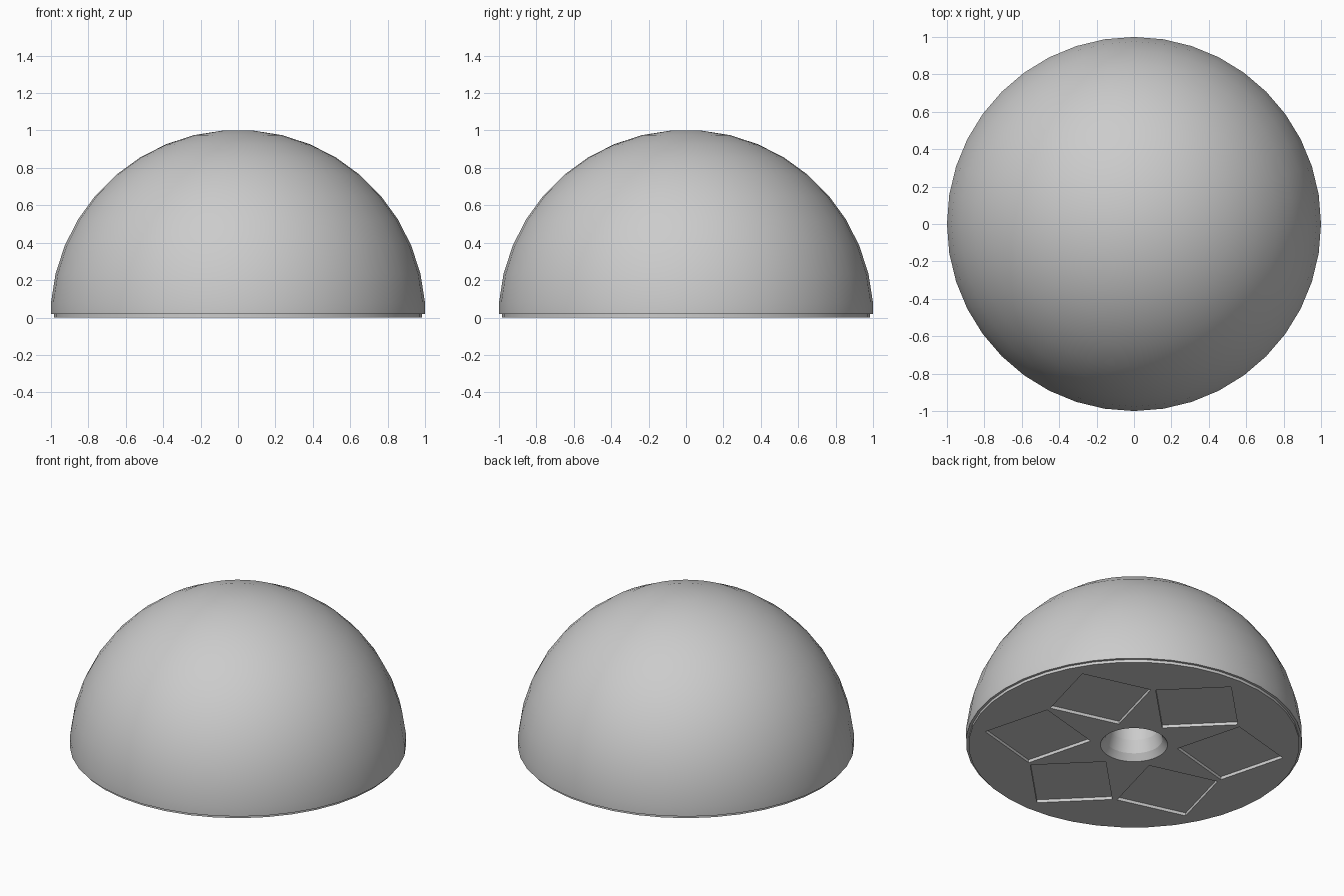
import bpy
import bmesh
from math import sin, cos, pi, radians
from mathutils import Matrix

if "Cube" in bpy.data.objects:
    bpy.data.objects.remove(bpy.data.objects["Cube"], do_unlink=True)

SEGMENTS = 40
STEP = 2 * pi / SEGMENTS
RADIUS = 1 / cos(STEP / 2)

grey = bpy.data.materials.new("light grey")
grey.use_nodes = True
colour = (0.6, 0.6, 0.6, 1)
grey.diffuse_color = colour
grey.node_tree.nodes["Principled BSDF"].inputs["Base Color"].default_value = colour


def make_object(name, bm):
    bmesh.ops.recalc_face_normals(bm, faces=bm.faces)
    mesh = bpy.data.meshes.new(name)
    bm.to_mesh(mesh)
    bm.free()
    mesh.materials.append(grey)
    obj = bpy.data.objects.new(name, mesh)
    bpy.context.collection.objects.link(obj)
    return obj


def lathe(name, profile):
    """Spin a profile of (radius, height) and cap both ends."""
    bm = bmesh.new()
    rings = [[bm.verts.new((r * cos(i * STEP), r * sin(i * STEP), z))
              for i in range(SEGMENTS)] for r, z in profile]
    for a, b in zip(rings, rings[1:]):
        for i in range(SEGMENTS):
            j = (i + 1) % SEGMENTS
            bm.faces.new((a[i], a[j], b[j], b[i]))
    bm.faces.new(rings[0])
    bm.faces.new(rings[-1])
    return make_object(name, bm)


# Dome, with its rings half a step off the pole
profile = [(RADIUS * sin((k + 0.5) * STEP), RADIUS * cos((k + 0.5) * STEP))
           for k in range(SEGMENTS // 4)]
# Stepped foot, then the countersunk hole in the underside
profile += [(1, 0.018), (0.984, 0.018), (0.984, 0)]
profile += [(0.2, 0), (0.17, 0.04), (0.15, 0.12), (0.15, 0.4)]
dome = lathe("dome", profile)

# Six square pockets around the hole, corners pointing outward
bm = bmesh.new()
for k in range(6):
    place = (Matrix.Rotation(radians(30 + 60 * k), 4, "Z")
             @ Matrix.Translation((0.58, 0, -0.03))
             @ Matrix.Rotation(pi / 4, 4, "Z")
             @ Matrix.Diagonal((0.45, 0.45, 0.1, 1)))
    bmesh.ops.create_cube(bm, size=1, matrix=place)
cutter = make_object("pocket_cutter", bm)
cutter.hide_render = True

cut = dome.modifiers.new("pockets", "BOOLEAN")
cut.operation = "DIFFERENCE"
cut.solver = "EXACT"
cut.object = cutter

bpy.ops.object.select_all(action="DESELECT")
dome.select_set(True)
bpy.context.view_layer.objects.active = dome
bpy.ops.object.modifier_apply(modifier=cut.name)
bpy.data.objects.remove(cutter, do_unlink=True)
bpy.ops.object.shade_smooth_by_angle(angle=radians(12))
